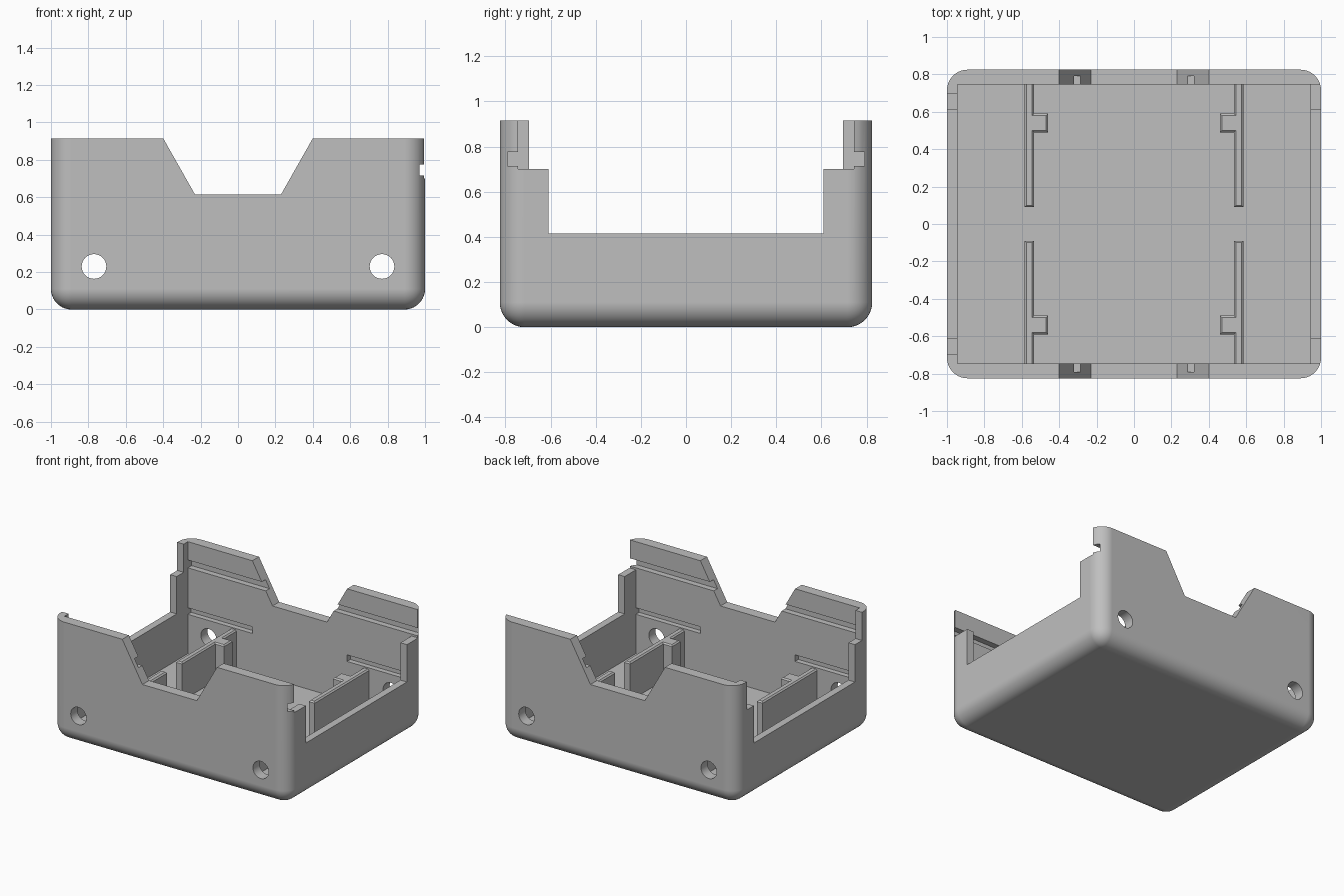
import bpy, bmesh, math
from mathutils import Matrix, Vector

old = bpy.data.objects.get("Cube")
if old:
    bpy.data.objects.remove(old, do_unlink=True)

grey = bpy.data.materials.new("plain_grey")
grey.use_nodes = True
colour = (0.52, 0.52, 0.52, 1)
grey.diffuse_color = colour
grey.node_tree.nodes["Principled BSDF"].inputs["Base Color"].default_value = colour

HX, HY, TOP = 1.0, 0.825, 0.915      # outer half sizes and height
IX, IY, FLOOR = 0.945, 0.745, 0.06   # cavity half sizes and floor level
RADIUS = 0.11


def make_object(name, bm):
    bmesh.ops.recalc_face_normals(bm, faces=bm.faces[:])
    mesh = bpy.data.meshes.new(name)
    bm.to_mesh(mesh)
    bm.free()
    mesh.materials.append(grey)
    ob = bpy.data.objects.new(name, mesh)
    bpy.context.collection.objects.link(ob)
    return ob


def box_bm(x0, x1, y0, y1, z0, z1):
    bm = bmesh.new()
    bmesh.ops.create_cube(bm, size=1)
    bmesh.ops.scale(bm, verts=bm.verts, vec=(x1 - x0, y1 - y0, z1 - z0))
    bmesh.ops.translate(bm, verts=bm.verts,
                        vec=((x0 + x1) / 2, (y0 + y1) / 2, (z0 + z1) / 2))
    return bm


def prism_bm(points, direction):
    bm = bmesh.new()
    face = bm.faces.new([bm.verts.new(p) for p in points])
    geom = bmesh.ops.extrude_face_region(bm, geom=[face])["geom"]
    moved = [v for v in geom if isinstance(v, bmesh.types.BMVert)]
    bmesh.ops.translate(bm, verts=moved, vec=direction)
    return bm


def activate(ob):
    bpy.ops.object.select_all(action='DESELECT')
    ob.select_set(True)
    bpy.context.view_layer.objects.active = ob


def cut(target, bm):
    cutter = make_object("cutter", bm)
    cutter.hide_render = True
    mod = target.modifiers.new("cut", 'BOOLEAN')
    mod.operation, mod.solver, mod.object = 'DIFFERENCE', 'EXACT', cutter
    activate(target)
    bpy.ops.object.modifier_apply(modifier=mod.name)
    bpy.data.objects.remove(cutter, do_unlink=True)


# Outer body with rounded corners and a rounded bottom rim
bm = box_bm(-HX, HX, -HY, HY, 0, TOP)
rim = [e for e in bm.edges if min(v.co.z for v in e.verts) < 0.01]
bmesh.ops.bevel(bm, geom=rim, offset=RADIUS, segments=10, profile=0.5,
                affect='EDGES')
case = make_object("case_shell", bm)

# Open cavity
cut(case, box_bm(-IX, IX, -IY, IY, FLOOR, 1.2))

# Stepped side openings, with an open lid entry on the +x end
cut(case, box_bm(-1.2, 1.2, -0.61, 0.61, 0.415, 1.3))
cut(case, box_bm(-1.2, 1.2, -0.695, 0.695, 0.70, 1.4))
cut(case, box_bm(0.8, 1.2, -IY, IY, 0.70, 1.5))

# Lid groove in both long walls, running out through the +x end
cut(case, box_bm(-IX, 1.2, -0.79, 0.79, 0.715, 0.775))

# Sloped notch through front and back walls
slope = (0.40 - 0.23) / (TOP - 0.615)
wide = 0.40 + slope * (1.1 - TOP)
cut(case, prism_bm([(-wide, -1, 1.1), (-0.23, -1, 0.615),
                    (0.23, -1, 0.615), (wide, -1, 1.1)], (0, 2, 0)))

for sx in (-1, 1):
    # Round holes through front and back
    bm = bmesh.new()
    bmesh.ops.create_cone(bm, cap_ends=True, segments=32,
                          radius1=0.066, radius2=0.066, depth=2,
                          matrix=Matrix.Translation((0.77 * sx, 0, 0.23))
                          @ Matrix.Rotation(math.pi / 2, 4, 'X'))
    cut(case, bm)
    # Shallow inner slots in the long walls
    x0, x1 = sorted((0.40 * sx, IX * sx))
    for sy in (-1, 1):
        y0, y1 = sorted((0.70 * sy, 0.785 * sy))
        cut(case, box_bm(x0, x1, y0, y1, 0.36, 0.41))

activate(case)
bpy.ops.object.shade_smooth_by_angle(angle=math.radians(30))
normals = case.modifiers.new("flat_face_normals", 'WEIGHTED_NORMAL')
normals.keep_sharp = True

# Four inner dividers, each with a square tab toward the middle
outline = [(0.585, 0.09), (0.585, 0.76), (0.535, 0.76), (0.535, 0.59),
           (0.46, 0.59), (0.46, 0.49), (0.535, 0.49), (0.535, 0.09)]
height = 0.35
for sx, side in ((-1, "right"), (1, "left")):
    for sy, end in ((-1, "front"), (1, "back")):
        bm = prism_bm([(x * sx, y * sy, FLOOR - 0.01) for x, y in outline],
                      Vector((0, 0, height - FLOOR + 0.01)))
        bmesh.ops.recalc_face_normals(bm, faces=bm.faces[:])
        top = [e for e in bm.edges
               if all(v.co.z > height - 0.001 for v in e.verts)]
        bmesh.ops.bevel(bm, geom=top, offset=0.01, segments=1,
                        affect='EDGES')
        make_object(f"{end}_{side}_divider", bm)
